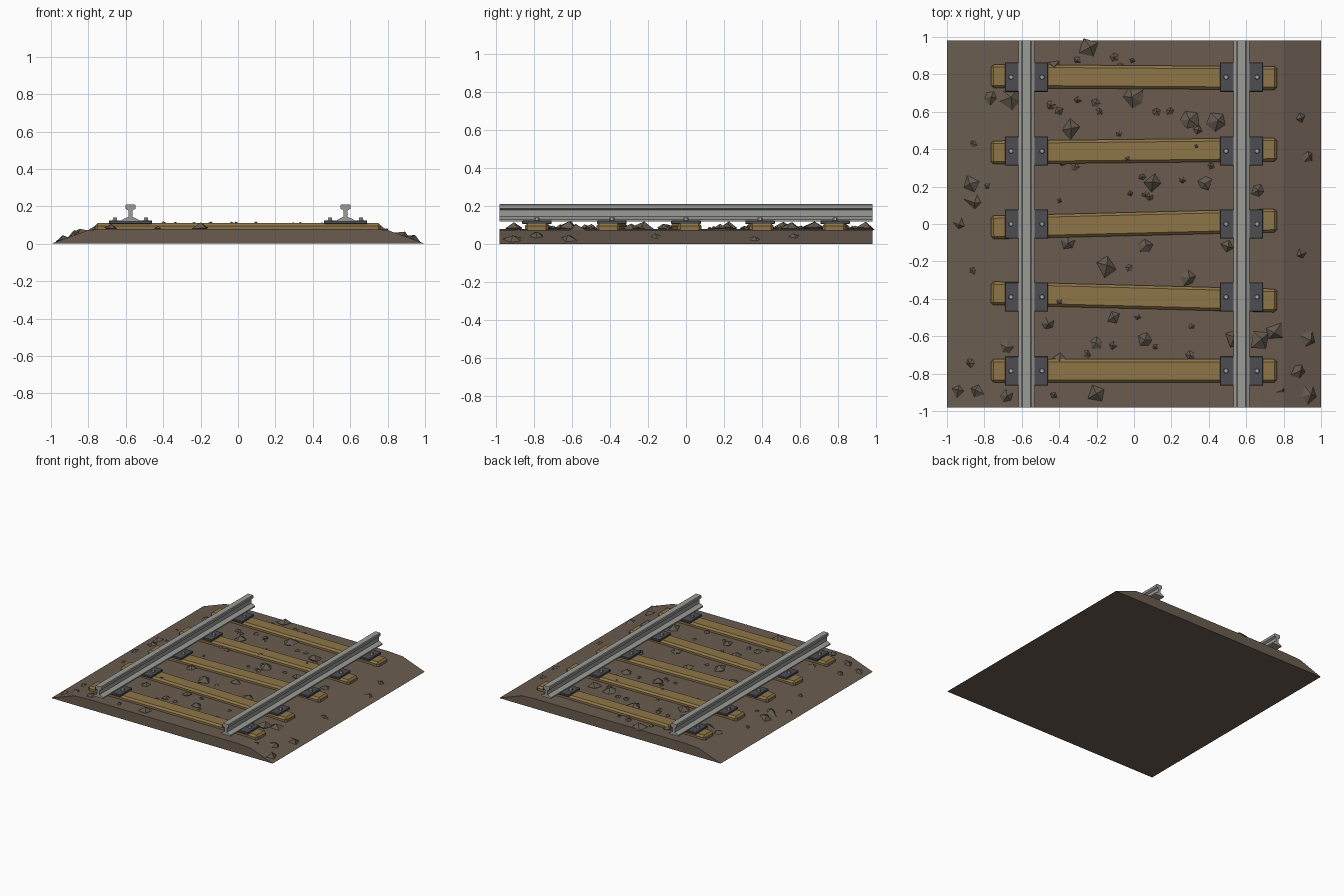
import bpy, bmesh, math, random
from mathutils import Matrix, Vector

if "Cube" in bpy.data.objects:
    bpy.data.objects.remove(bpy.data.objects["Cube"])

random.seed(7)


def mat(name, r, g, b):
    m = bpy.data.materials.new(name)
    m.diffuse_color = (r, g, b, 1)
    m.use_nodes = True
    m.node_tree.nodes["Principled BSDF"].inputs["Base Color"].default_value = m.diffuse_color
    return m


EARTH = mat("earth brown", 0.145, 0.108, 0.080)
STONE = mat("stone brown", 0.125, 0.100, 0.075)
WOOD = mat("sleeper wood", 0.270, 0.180, 0.065)
IRON = mat("dark iron", 0.075, 0.075, 0.085)
STEEL = mat("rail steel", 0.33, 0.33, 0.31)
BOLT = mat("bolt steel", 0.36, 0.36, 0.37)


def finish(bm, name, material):
    bmesh.ops.recalc_face_normals(bm, faces=bm.faces)
    me = bpy.data.meshes.new(name)
    bm.to_mesh(me)
    bm.free()
    me.materials.append(material)
    ob = bpy.data.objects.new(name, me)
    bpy.context.collection.objects.link(ob)
    return ob


def extrude_y(name, profile, material, length, x=0.0):
    """Closed x-z profile swept along y."""
    bm = bmesh.new()
    f = bm.faces.new([bm.verts.new((px + x, -length / 2, pz)) for px, pz in profile])
    ext = bmesh.ops.extrude_face_region(bm, geom=[f], use_keep_orig=True)
    verts = [v for v in ext["geom"] if isinstance(v, bmesh.types.BMVert)]
    bmesh.ops.translate(bm, vec=(0, length, 0), verts=verts)
    return finish(bm, name, material)


def box(name, loc, size, material, bevel=0.0, angle=0.0):
    bm = bmesh.new()
    bmesh.ops.create_cube(bm, size=1)
    bmesh.ops.scale(bm, vec=size, verts=bm.verts)
    if bevel:
        bmesh.ops.bevel(bm, geom=bm.edges[:], offset=bevel, segments=1, affect='EDGES')
    ob = finish(bm, name, material)
    ob.location = loc
    ob.rotation_euler.z = angle
    return ob


def mirrored(half):
    return half + [(-px, pz) for px, pz in reversed(half)]


LENGTH = 1.962
ROWS = (-0.785, -0.39, 0, 0.39, 0.785)

# ballast bed with sloping shoulders
extrude_y("ballast_bed", mirrored([(1.0, 0.0), (0.80, 0.073), (0.68, 0.08)]), EARTH, LENGTH)

# rails
RAIL_X = 0.575
rail = mirrored([(0.043, 0.119), (0.043, 0.129), (0.011, 0.144), (0.011, 0.178),
                 (0.027, 0.187), (0.027, 0.206), (0.022, 0.211)])
for side, s in (("left", -1), ("right", 1)):
    extrude_y(side + "_rail", rail, STEEL, LENGTH, s * RAIL_X)

# sleepers with slightly uneven turns, plates and bolts
for i, (y, turn) in enumerate(zip(ROWS, (0, -1.5, 1.4, 0.6, -0.4))):
    box(f"sleeper_{i + 1}", (0, y, 0.075), (1.53, 0.125, 0.07), WOOD, 0.014, math.radians(turn))
    for s in (-1, 1):
        box("rail_plate", (s * RAIL_X, y, 0.115), (0.232, 0.156, 0.018), IRON, 0.003)
        bm = bmesh.new()
        for dx in (-0.083, 0.083):
            bmesh.ops.create_cone(bm, cap_ends=True, segments=6, radius1=0.015, radius2=0.012,
                                  depth=0.022,
                                  matrix=Matrix.Translation((s * RAIL_X + dx, y, 0.130)))
        finish(bm, "plate_bolts", BOLT)


def ground(x):
    return 0.08 if abs(x) < 0.7 else max(0.0, 0.08 - (abs(x) - 0.7) * 0.27)


def stone(bm, x, y, r, z):
    """Squashed, jittered octahedron lying along the slope."""
    new = bmesh.ops.create_uvsphere(bm, u_segments=random.choice((4, 5)),
                                    v_segments=2, radius=1)["verts"]
    tilt = 0.3 * (x > 0.78) - 0.3 * (x < -0.78)
    rot = (Matrix.Rotation(tilt + random.uniform(-.15, .15), 3, 'Y')
           @ Matrix.Rotation(random.uniform(-.15, .15), 3, 'X')
           @ Matrix.Rotation(random.uniform(0, 6.28), 3, 'Z'))
    for v in new:
        j = [random.uniform(-0.15, 0.15) for _ in range(3)]
        p = Vector((v.co.x + j[0], v.co.y + j[1], v.co.z * 0.6 + j[2] * 0.4)) * r
        p = rot @ p + Vector((x, y, z))
        v.co = (max(-1, min(1, p.x)), p.y, max(0.002, p.z))


# large and medium stones on the bed
large = [(-.24, .94), (-.77, .68), (-.66, .67), (0, .68), (-.34, .51), (.30, .56), (.44, .55),
         (.10, .22), (-.87, .21), (-.85, .12), (-.15, -.23), (.54, -.61), (.67, -.62),
         (.75, -.58), (.93, -.62), (.88, -.78), (.93, -.91), (-.84, -.89), (-.20, -.91)]
medium = [(-.43, .84), (.89, .57), (-.86, .43), (.93, .36), (.38, .22), (-.38, .34), (.66, .18),
          (-.78, .20), (-.93, 0), (-.35, -.10), (.06, -.12), (.50, -.12), (.89, -.16),
          (-.86, -.25), (.29, -.29), (-.46, -.53), (-.11, -.50), (-.20, -.64), (.06, -.62),
          (.79, -.88), (-.94, -.89), (-.87, -.74), (-.68, -.92), (-.40, -.73), (-.68, -.66)]
for name, places, r in (("large_stones", large, 0.056), ("medium_stones", medium, 0.038)):
    bm = bmesh.new()
    for x, y in places:
        stone(bm, x, y, r * random.uniform(0.9, 1.1), ground(x) + 0.004)
    finish(bm, name, STONE)

# small chips scattered over bed and sleepers
bm = bmesh.new()
for i in range(32):
    x, y = random.uniform(-0.45, 0.45), random.uniform(-0.92, 0.92)
    on_wood = min(abs(y - c) for c in ROWS) < 0.06
    stone(bm, x, y, random.uniform(0.015, 0.028), 0.108 if on_wood else 0.082)
finish(bm, "small_stones", STONE)
